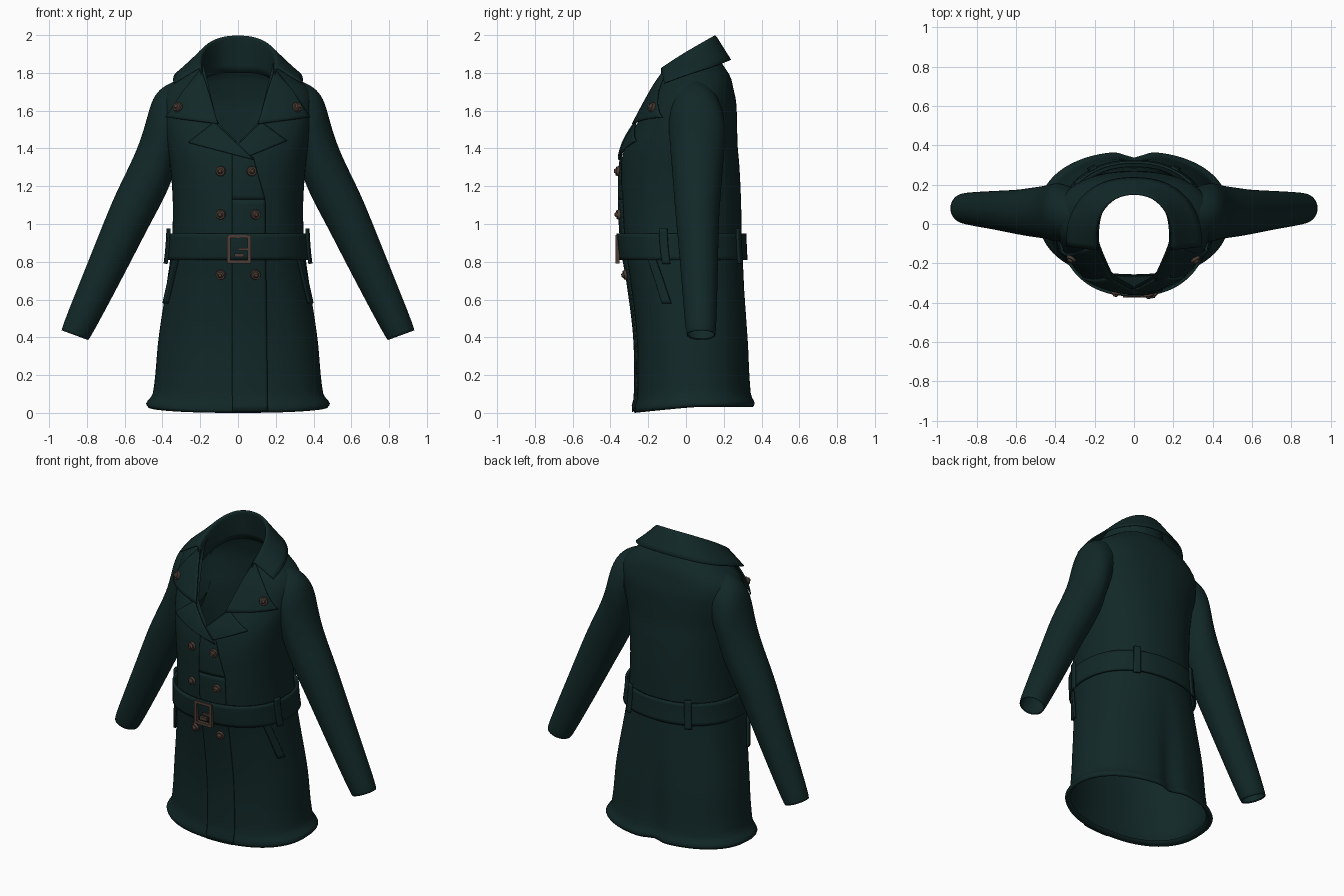
import bpy, bmesh, math
from mathutils import Vector, Matrix

if "Cube" in bpy.data.objects:
    bpy.data.objects.remove(bpy.data.objects["Cube"])


def material(name, rgb):
    m = bpy.data.materials.new(name)
    m.diffuse_color = (*rgb, 1)
    m.use_nodes = True
    m.node_tree.nodes["Principled BSDF"].inputs["Base Color"].default_value = m.diffuse_color
    return m


GREEN = material("dark green wool", (0.006, 0.021, 0.021))
BRONZE = material("bronze brown", (0.075, 0.048, 0.037))


def grid(name, rows, closed=False, mat=GREEN, thick=0.0, subsurf=0):
    """Skin a list of point rows into one smooth sheet."""
    n = len(rows[0])
    faces = []
    for i in range(len(rows) - 1):
        for j in range(n if closed else n - 1):
            k = (j + 1) % n
            faces.append((i * n + j, i * n + k, (i + 1) * n + k, (i + 1) * n + j))
    me = bpy.data.meshes.new(name)
    me.from_pydata([tuple(p) for r in rows for p in r], [], faces)
    me.shade_smooth()
    me.materials.append(mat)
    ob = bpy.data.objects.new(name, me)
    bpy.context.collection.objects.link(ob)
    if subsurf:
        s = ob.modifiers.new("Smooth", 'SUBSURF')
        s.levels = s.render_levels = subsurf
        s.boundary_smooth = 'PRESERVE_CORNERS'
    if thick:
        s = ob.modifiers.new("Thickness", 'SOLIDIFY')
        s.thickness, s.offset = thick, 0
    return ob


# Body profile: z, half width, front y, back y
PROFILE = [(0.03, .475, -.272, .36), (0.05, .487, -.278, .37), (0.10, .452, -.265, .35),
           (0.40, .42, -.268, .332), (0.70, .375, -.305, .308), (0.88, .352, -.335, .295),
           (1.10, .345, -.348, .292), (1.30, .358, -.345, .283), (1.42, .375, -.32, .273),
           (1.55, .395, -.255, .27), (1.65, .40, -.205, .265), (1.72, .375, -.17, .25),
           (1.78, .30, -.145, .235), (1.85, .20, -.13, .19)]
POWER = 2.25


def section(z):
    """Catmull-Rom interpolation of the profile at height z."""
    z = min(max(z, PROFILE[0][0]), PROFILE[-1][0])
    i = 0
    while i < len(PROFILE) - 2 and z > PROFILE[i + 1][0]:
        i += 1
    a, b = PROFILE[i], PROFILE[i + 1]
    p, q = PROFILE[max(i - 1, 0)], PROFILE[min(i + 2, len(PROFILE) - 1)]
    h = b[0] - a[0]
    t = (z - a[0]) / h
    out = []
    for k in (1, 2, 3):
        ma, mb = (b[k] - p[k]) / (b[0] - p[0]) * h, (q[k] - a[k]) / (q[0] - a[0]) * h
        out.append((2*t**3 - 3*t*t + 1) * a[k] + (t**3 - 2*t*t + t) * ma
                   + (3*t*t - 2*t**3) * b[k] + (t**3 - t*t) * mb)
    return out


def surface(t, z, off=0.0):
    """Point on the coat: angle t from the front centre, height z."""
    hw, yf, yb = section(z)
    s, c = math.sin(t), math.cos(t)
    e = 2 / POWER
    x = hw * math.copysign(abs(s) ** e, s)
    y = (yf + yb) / 2 - (yb - yf) / 2 * math.copysign(abs(c) ** e, c)
    if c < 0:   # centre back vent fold
        y -= 0.035 * math.exp(-(x / .06) ** 2) * max(0, 1 - z / .75)
    drop = .03 * max(0, c) * max(0, 1 - (z - .03) / .15)
    return Vector((x + off * s, y - off * c, z - drop))


def angle(x, z):
    u = min(abs(x) / section(z)[0], .99)
    return math.copysign(math.asin(u ** (POWER / 2)), x)


def drape(name, corners, off, thick=.008, by_x=True, n=12, m=12):
    """Lay a four-cornered plate on the coat; corners are (x or angle, z)."""
    a, b, c, d = (Vector(p) for p in corners)
    rows = []
    for i in range(m + 1):
        l, r = a.lerp(d, i / m), b.lerp(c, i / m)
        pts = [l.lerp(r, j / n) for j in range(n + 1)]
        rows.append([surface(angle(p.x, p.y) if by_x else p.x, p.y, off) for p in pts])
    return grid(name, rows, thick=thick)


# Coat body: rings that open into the V neck
def gap(z):
    if z < 1.43:
        return 0
    return (z - 1.43) if z < 1.54 else .11 + (z - 1.54) * .24


levels = [.03, .04, .05, .065, .08, .1] + [.1 + 1.75 * i / 60 for i in range(1, 61)]
rows = []
for z in levels:
    g = angle(min(gap(z), section(z)[0] * .95), z)
    rows.append([surface(g + (2 * math.pi - 2 * g) * j / 96, z) for j in range(97)])
inner = [p * 1 for p in rows[0]]
rows.insert(0, [Vector((p.x * .94, p.y * .94, p.z + .03)) for p in inner])
grid("coat_body", rows)

# Overlapping front panel
drape("front_panel", [(-.03, .035), (.155, .035), (.14, 1.13), (-.03, 1.13)], .008, m=40)
drape("front_panel_top", [(-.03, 1.13), (.14, 1.13), (.08, 1.35), (-.03, 1.42)], .008)

# Sleeves: outer point, inner point, y centre, y half depth
SLEEVE = [((.33, 1.76), (.31, 1.37), .05, .14), ((.40, 1.73), (.32, 1.34), .055, .15),
          ((.455, 1.67), (.335, 1.29), .06, .15), ((.485, 1.55), (.345, 1.25), .06, .145),
          ((.53, 1.40), (.365, 1.19), .06, .135), ((.625, 1.21), (.42, 1.08), .06, .125),
          ((.68, 1.09), (.475, .98), .06, .115), ((.79, .81), (.60, .735), .07, .1),
          ((.95, .415), (.80, .36), .08, .08)]
for side, label in ((1, "left"), (-1, "right")):
    rows = []
    for (ox, oz), (ix, iz), yc, hy in SLEEVE:
        ring = []
        for j in range(24):
            t = 2 * math.pi * j / 24
            f = (1 + math.cos(t)) / 2
            ring.append((side * (ix + (ox - ix) * f), yc + hy * math.sin(t), iz + (oz - iz) * f))
        rows.append(ring)
    # turned-in cuff lining
    rows.append([((x - side * .875) * .88 + side * .86, (y - .08) * .88 + .08, (z - .39) * .88 + .42)
                 for x, y, z in rows[-1]])
    grid(label + "_sleeve", rows, closed=True, subsurf=2)

# Collar: stand edge, fold line and fall edge, mirrored across x
STAND = [(0, .185, 1.80), (.10, .165, 1.80), (.17, .07, 1.78), (.185, -.04, 1.75), (.18, -.14, 1.72)]
FOLD = [(0, .155, 2.01), (.10, .135, 2.0), (.17, .06, 1.955), (.20, -.03, 1.90), (.20, -.13, 1.83)]
FALL = [(0, .24, 1.87), (.15, .225, 1.865), (.28, .14, 1.83), (.345, .0, 1.79), (.34, -.115, 1.745)]


def mirrored(pts):
    return [Vector((-x, y, z)) for x, y, z in reversed(pts[1:])] + [Vector(p) for p in pts]


st, fo, fa = mirrored(STAND), mirrored(FOLD), mirrored(FALL)
grid("collar", [st, [s.lerp(f, .8) for s, f in zip(st, fo)], fo,
                [f.lerp(e, .25) for f, e in zip(fo, fa)], fa], thick=.008, subsurf=2)

# Lapels: wide upper wing and lower notch on each side
for s, label in ((1, "left"), (-1, "right")):
    drape(label + "_upper_lapel", [(s * .10, 1.53), (s * .36, 1.565), (s * .27, 1.71), (s * .18, 1.82)], .024)
drape("left_lower_lapel", [(.0, 1.42), (.06, 1.36), (.25, 1.44), (.12, 1.54)], .014)
drape("right_lower_lapel", [(.08, 1.34), (-.03, 1.37), (-.25, 1.43), (-.12, 1.54)], .02)

# Belt and belt loops
grid("belt", [[surface(2 * math.pi * j / 96, z, .02) for j in range(96)]
              for z in (.81, .83, .88, .93, .95)], closed=True, thick=.014)
for s in (1, -1):
    for t, label in ((1.33, "side"), (2.6, "back")):
        drape(f"{label}_belt_loop_{'left' if s > 0 else 'right'}",
              [(s * (t - .06), .79), (s * (t + .06), .79), (s * (t + .06), .975), (s * (t - .06), .975)],
              .032, .012, by_x=False, n=4)
    # Slanted welt pockets
    drape("pocket_left" if s > 0 else "pocket_right",
          [(s * 1.16, .58), (s * 1.31, .58), (s * 1.14, .82), (s * 1.0, .82)], .012, .016, by_x=False)

# Buckle: four bars and a prong
bm = bmesh.new()
for x, z, w, h in ((-.048, .867, .018, .15), (.06, .867, .018, .15), (.006, .934, .126, .018),
                   (.006, .80, .126, .018), (.006, .835, .05, .02), (.03, .867, .06, .012)):
    bmesh.ops.create_cube(bm, size=1, matrix=Matrix.Translation((x, -.363, z))
                          @ Matrix.Diagonal((w, .022, h, 1)))
me = bpy.data.meshes.new("belt_buckle")
bm.to_mesh(me)
bm.free()
me.materials.append(BRONZE)
bpy.context.collection.objects.link(bpy.data.objects.new("belt_buckle", me))

# Buttons: stepped discs facing out of the cloth
for i, (x, z, off) in enumerate([(-.09, 1.28, .012), (.07, 1.28, .02), (-.09, 1.05, .012), (.09, 1.05, .02),
                                 (-.09, .73, .012), (.09, .73, .02), (-.295, 1.62, .035), (.29, 1.62, .035)]):
    t = angle(x, z)
    p = surface(t, z, off)
    du, dv = surface(t + .02, z) - surface(t - .02, z), surface(t, z + .02) - surface(t, z - .02)
    rot = du.cross(dv).normalized().to_track_quat('Z', 'Y').to_matrix().to_4x4()
    bm = bmesh.new()
    for r1, r2, depth, lift in ((.027, .024, .014, 0), (.017, .009, .012, .012)):
        bmesh.ops.create_cone(bm, cap_ends=True, segments=16, radius1=r1, radius2=r2, depth=depth,
                              matrix=Matrix.Translation(p) @ rot @ Matrix.Translation((0, 0, lift)))
    me = bpy.data.meshes.new(f"button_{i + 1}")
    bm.to_mesh(me)
    bm.free()
    me.materials.append(BRONZE)
    bpy.context.collection.objects.link(bpy.data.objects.new(f"button_{i + 1}", me))
